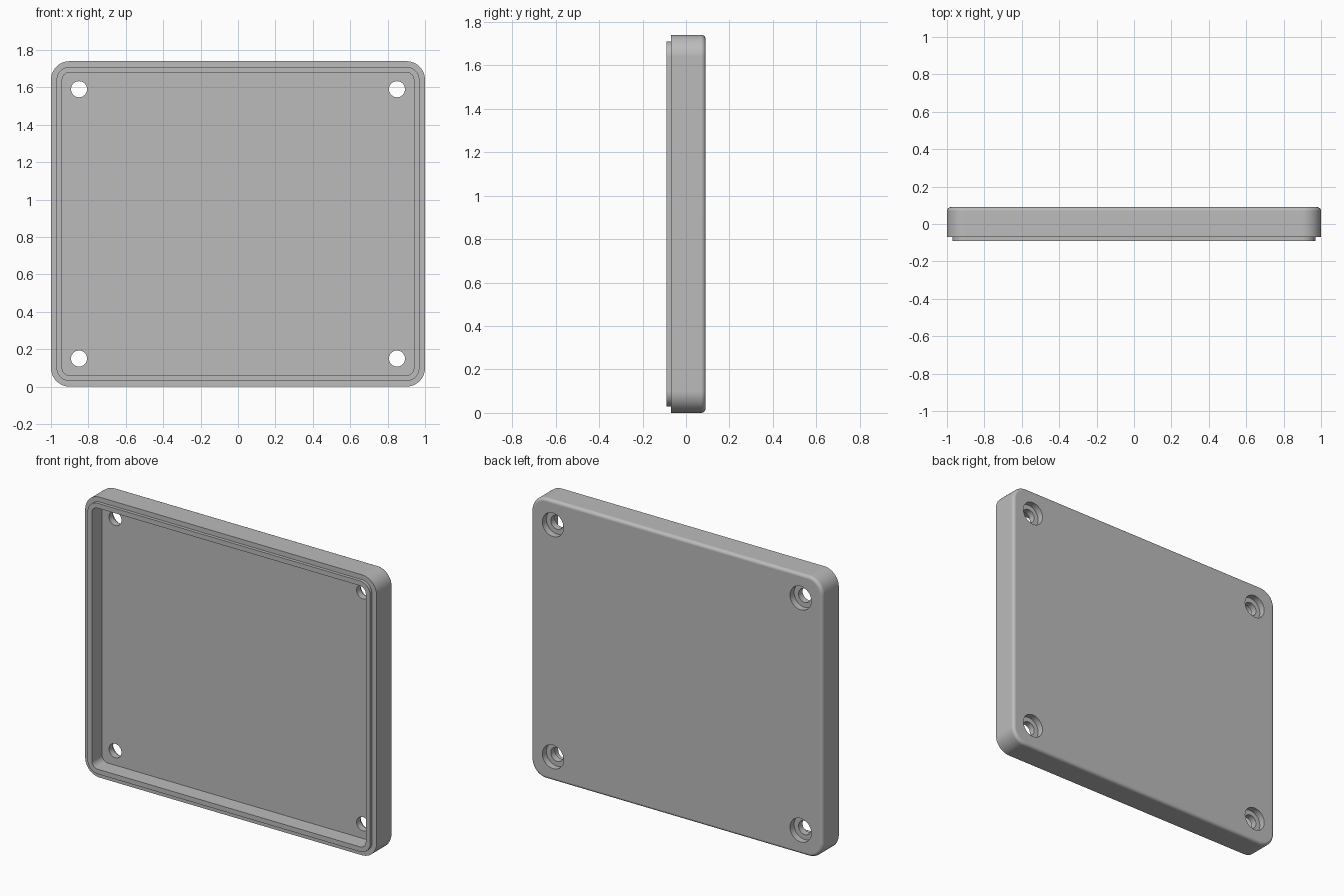
import bpy
import bmesh
from math import sin, cos, pi

WIDTH, HEIGHT = 2.0, 1.74
CORNER = 0.1          # outer corner radius
FILLET = 0.02         # rounding of the rear edge
BACK, FRONT = 0.09, -0.09

if "Cube" in bpy.data.objects:
    bpy.data.objects.remove(bpy.data.objects["Cube"])

grey = bpy.data.materials.new("light grey plastic")
grey.use_nodes = True
colour = (0.5, 0.5, 0.5, 1)
grey.diffuse_color = colour
grey.node_tree.nodes["Principled BSDF"].inputs["Base Color"].default_value = colour


def rounded_outline(inset, steps=12):
    """Rounded rectangle in x and z, shrunk evenly by inset."""
    radius = CORNER - inset
    cx, cz = WIDTH / 2 - CORNER, HEIGHT / 2 - CORNER
    points = []
    for quarter, (sx, sz) in enumerate([(1, 1), (-1, 1), (-1, -1), (1, -1)]):
        for i in range(steps + 1):
            a = (quarter + i / steps) * pi / 2
            points.append((sx * cx + radius * cos(a),
                           HEIGHT / 2 + sz * cz + radius * sin(a)))
    return points


def circle(x, z, radius, sides=40):
    return [(x + radius * cos(2 * pi * i / sides),
             z + radius * sin(2 * pi * i / sides)) for i in range(sides)]


def loft(name, sections):
    """Closed solid through (outline, y) sections with both ends capped."""
    bm = bmesh.new()
    rings = [[bm.verts.new((x, y, z)) for x, z in outline]
             for outline, y in sections]
    for a, b in zip(rings, rings[1:]):
        for i in range(len(a)):
            j = (i + 1) % len(a)
            bm.faces.new((a[i], a[j], b[j], b[i]))
    bm.faces.new(rings[0])
    bm.faces.new(rings[-1])
    bmesh.ops.recalc_face_normals(bm, faces=bm.faces)
    mesh = bpy.data.meshes.new(name)
    bm.to_mesh(mesh)
    bm.free()
    mesh.materials.append(grey)
    obj = bpy.data.objects.new(name, mesh)
    bpy.context.collection.objects.link(obj)
    return obj


# Cover: filleted back, side walls, stepped locating lip, recessed floor
profile = []
for i in range(6):
    a = i / 5 * pi / 2
    profile.append((FILLET * (1 - sin(a)), BACK - FILLET * (1 - cos(a))))
profile += [(0, -0.07), (0.03, -0.07), (0.03, FRONT), (0.06, FRONT), (0.06, 0.01)]
cover = loft("enclosure_cover", [(rounded_outline(d), y) for d, y in profile])

# Counterbored screw holes in the four corners
cutters = []
for x in (-0.85, 0.85):
    for z in (0.15, HEIGHT - 0.15):
        wide, narrow = circle(x, z, 0.073), circle(x, z, 0.043)
        cutter = loft("screw_hole_cutter",
                      [(wide, 0.15), (wide, 0.05), (narrow, 0.05), (narrow, -0.05)])
        cutter.hide_render = True
        cutters.append(cutter)

bpy.ops.object.select_all(action='DESELECT')
bpy.context.view_layer.objects.active = cover
cover.select_set(True)
for cutter in cutters:
    cut = cover.modifiers.new("screw_hole", 'BOOLEAN')
    cut.operation = 'DIFFERENCE'
    cut.solver = 'EXACT'
    cut.object = cutter
    bpy.ops.object.modifier_apply(modifier=cut.name)
    bpy.data.objects.remove(cutter)

# Smooth the rounded areas and keep the flat faces clean
bpy.ops.object.shade_smooth_by_angle(angle=pi / 6)
weighted = cover.modifiers.new("clean_shading", 'WEIGHTED_NORMAL')
weighted.keep_sharp = True
